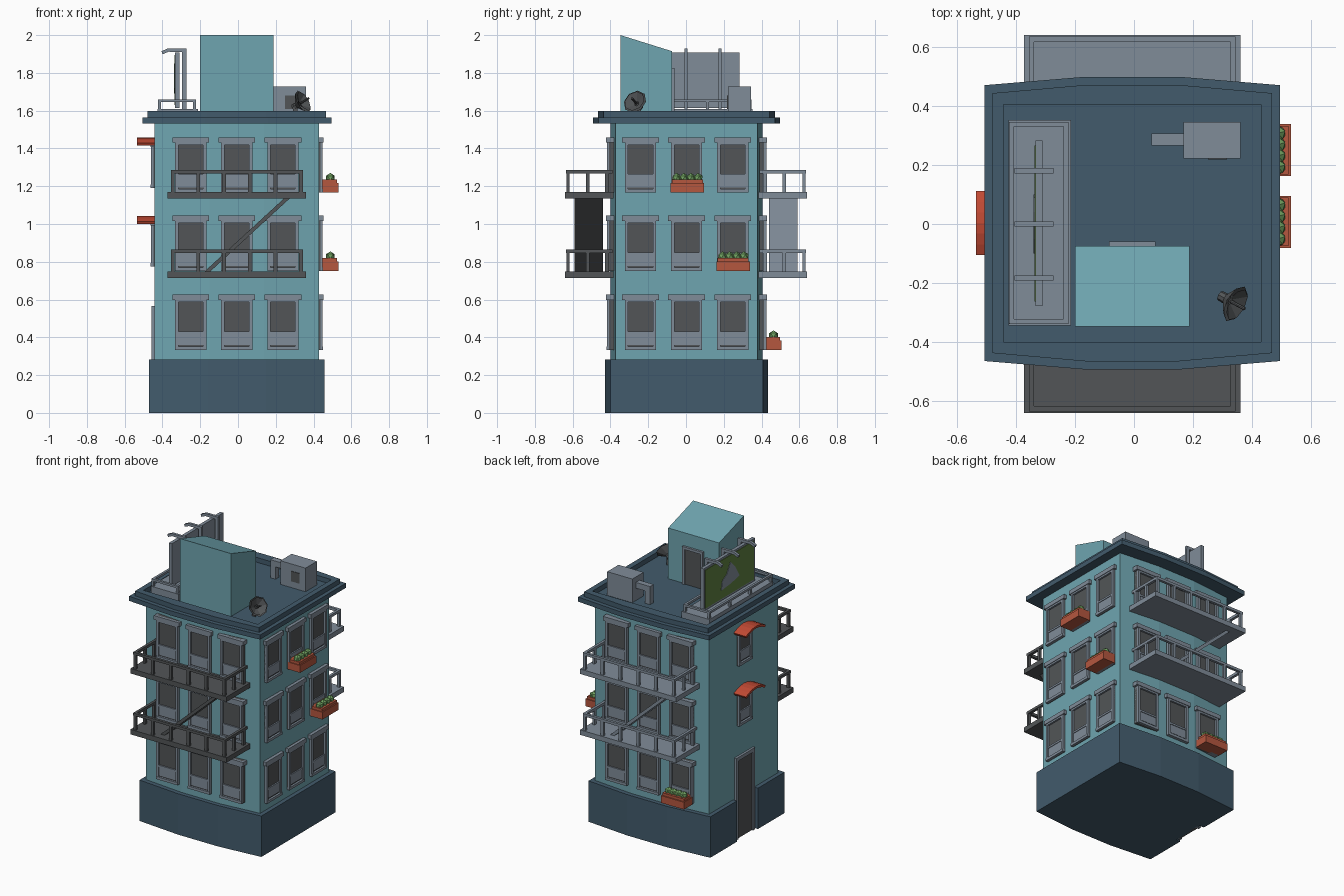
import bpy, bmesh, math
from mathutils import Vector, Matrix

if "Cube" in bpy.data.objects:
    bpy.data.objects.remove(bpy.data.objects["Cube"])

CX, CY = -0.006, 0.003


def material(name, hexcol):
    lin = []
    for i in (0, 2, 4):
        c = int(hexcol[i:i + 2], 16) / 255
        lin.append(c / 12.92 if c <= 0.04045 else ((c + 0.055) / 1.055) ** 2.4)
    m = bpy.data.materials.new(name)
    m.diffuse_color = (*lin, 1)
    m.use_nodes = True
    m.node_tree.nodes["Principled BSDF"].inputs["Base Color"].default_value = m.diffuse_color
    return m


TEAL = material("teal wall", "6FA5B0")
NAVY = material("slate blue", "425B6C")
GREY = material("blue grey metal", "808C99")
DARK = material("dark grey", "525557")
RED = material("awning red", "C24A34")
CLAY = material("terracotta", "B5573F")
LEAF = material("leaf green", "6FA060")
SIGN = material("sign green", "5F8040")


class Part:
    """Collects prisms of several materials into one mesh."""

    def __init__(self, *mats):
        self.bm, self.mats = bmesh.new(), mats

    def prism(self, pts, vec, mat=0):
        bm, vec = self.bm, Vector(vec)
        a = [bm.verts.new(p) for p in pts]
        b = [bm.verts.new(Vector(p) + vec) for p in pts]
        n = len(a)
        faces = [bm.faces.new(a[::-1]), bm.faces.new(b)]
        faces += [bm.faces.new((a[i], a[(i + 1) % n], b[(i + 1) % n], b[i])) for i in range(n)]
        for f in faces:
            f.material_index = mat

    def box(self, x0, x1, y0, y1, z0, z1, mat=0):
        self.prism([(x0, y0, z0), (x1, y0, z0), (x1, y1, z0), (x0, y1, z0)], (0, 0, z1 - z0), mat)

    def mesh(self, name):
        bmesh.ops.recalc_face_normals(self.bm, faces=self.bm.faces)
        me = bpy.data.meshes.new(name)
        self.bm.to_mesh(me)
        self.bm.free()
        for m in self.mats:
            me.materials.append(m)
        return me

    def done(self, name):
        return place(self.mesh(name), name)


def place(me, name, loc=(0, 0, 0), turn=0):
    ob = bpy.data.objects.new(name, me)
    ob.location, ob.rotation_euler = loc, (0, 0, math.radians(turn))
    bpy.context.collection.objects.link(ob)
    return ob


def footprint(hx, hy, z, bow=0.028, notch=None):
    """Rectangle with bowed front and back, optional door notch on the left."""
    half = [(-hx, -hy + bow), (-0.33 * hx, -hy), (0.33 * hx, -hy), (hx, -hy + bow)]
    pts = half + [(-x, -y) for x, y in half]
    if notch:
        w, d = notch
        pts += [(-hx, w), (-hx + d, w), (-hx + d, -w), (-hx, -w)]
    return [(x + CX, y + CY, z) for x, y in pts]


# Main masses
p = Part(NAVY)
p.prism(footprint(0.465, 0.432, 0, notch=(0.115, 0.033)), (0, 0, 0.282))
p.done("base")
p = Part(TEAL)
p.prism(footprint(0.436, 0.403, 0.27), (0, 0, 1.27))
p.done("walls")
p = Part(NAVY)
p.prism(footprint(0.5, 0.495, 1.533), (0, 0, 0.032))
p.done("cornice")

# Parapet ring
p = Part(NAVY)
rings = [[p.bm.verts.new(v) for v in footprint(hx, hy, z, b)] for hx, hy, z, b in
         ((0.473, 0.468, 1.56, 0.028), (0.473, 0.468, 1.598, 0.028),
          (0.436, 0.402, 1.598, 0), (0.436, 0.402, 1.56, 0))]
for k in range(4):
    a, b = rings[k], rings[(k + 1) % 4]
    for i in range(8):
        j = (i + 1) % 8
        p.bm.faces.new((a[i], a[j], b[j], b[i]))
p.done("parapet")


# Windows: local frame, outward is -y, z from the sill
def window_mesh(w, h, name):
    p = Part(GREY, DARK)
    t = 0.018
    p.box(-w, w, -0.006, 0.03, 0, h, 1)
    for s in (-1, 1):
        x0, x1 = sorted((s * w, s * (w - t)))
        p.box(x0, x1, -0.018, 0.03, 0, h)
    p.box(-w - 0.014, w + 0.014, -0.022, 0.03, h - 0.028, h)
    p.box(-w, w, -0.018, 0.03, h - 0.04, h - 0.025)
    p.box(-w, w, -0.02, 0.03, 0, 0.018)
    p.box(-w + t, w - t, -0.011, 0.02, 0.026, 0.085)
    p.box(-w + t, w - t, -0.015, 0.02, 0.085, 0.098)
    return p.mesh(name)


FLOORS = (0.334, 0.752, 1.167)
SLOTS = (-0.244, 0, 0.244)
win = window_mesh(0.083, 0.292, "window")
for z in FLOORS:
    for s in SLOTS:
        place(win, "front_window", (CX + s, -0.401, z))
        place(win, "back_window", (CX + s, 0.407, z), 180)
        place(win, "right_window", (0.430, CY + s, z), 90)
small = window_mesh(0.072, 0.245, "small_window")
for z in (0.775, 1.19):
    place(small, "left_window", (-0.442, CY, z), -90)

# Arched awnings over the left windows
for z in (1.0, 1.417):
    p = Part(RED)
    arc = [(-0.108 + 0.036 * i, z + 0.042 * math.sin(math.pi * (0.1 + 0.8 * i / 6))) for i in range(7)]
    pts = arc + [(y * 0.93, h - 0.014) for y, h in arc[::-1]]
    p.prism([(-0.535, CY + y, h) for y, h in pts], (0.1, 0, 0))
    p.done("awning")

# Entrance door in the notch of the base
p = Part(GREY, DARK)
p.box(-0.448, -0.43, -0.085, 0.09, 0, 0.55, 1)
for y in (-0.1, 0.083):
    p.box(-0.458, -0.43, y, y + 0.022, 0, 0.565)
p.box(-0.458, -0.43, -0.1, 0.105, 0.54, 0.565)
p.done("entrance_door")


# Fire-escape balconies with a ramp between them
def balcony_mesh(mat):
    p = Part(mat)
    for z in (0.715, 1.135):
        p.box(-0.367, 0.367, -0.64, -0.385, z, z + 0.034)
        p.box(-0.35, 0.35, -0.634, -0.616, z + 0.132, z + 0.15)
        for i in range(6):
            x = -0.34 + 0.136 * i
            p.box(x - 0.01, x + 0.01, -0.633, -0.617, z + 0.03, z + 0.135)
        for x in (-0.341, 0.341):
            p.box(x - 0.009, x + 0.009, -0.634, -0.39, z + 0.132, z + 0.15)
            for y in (-0.52, -0.418):
                p.box(x - 0.008, x + 0.008, y - 0.01, y + 0.01, z + 0.03, z + 0.135)
    p.prism([(-0.175, -0.59, 0.745), (-0.145, -0.59, 0.745), (0.285, -0.59, 1.14), (0.255, -0.59, 1.14)],
            (0, 0.15, 0))
    return p.mesh("balcony")


place(balcony_mesh(DARK), "front_balconies", (CX, 0, 0))
place(balcony_mesh(GREY), "back_balconies", (CX, 0, 0), 180)

# Flower boxes
p = Part(CLAY, LEAF)
p.box(-0.088, 0.088, -0.082, 0.01, 0, 0.05)
p.box(-0.082, 0.082, -0.074, 0.01, 0.05, 0.068)
for i in range(4):
    before = set(p.bm.faces)
    bmesh.ops.create_icosphere(p.bm, subdivisions=1, radius=0.027,
                               matrix=Matrix.Translation((-0.057 + 0.038 * i, -0.04, 0.076)))
    for f in set(p.bm.faces) - before:
        f.material_index = 1
planter = p.mesh("flower_box")
place(planter, "right_flower_box_top", (0.449, 0.007, 1.167), 90)
place(planter, "right_flower_box_middle", (0.449, 0.25, 0.752), 90)
place(planter, "back_flower_box", (CX - 0.244, 0.423, 0.334), 180)

# Stair house on the roof with sloping top
p = Part(TEAL)
p.prism([(-0.2, -0.347, 1.56), (-0.2, -0.075, 1.56), (-0.2, -0.075, 1.915), (-0.2, -0.347, 2.0)], (0.388, 0, 0))
p.done("stair_house")
p = Part(GREY, DARK)
p.box(-0.07, 0.06, -0.08, -0.068, 1.56, 1.81, 1)
for x in (-0.085, 0.055):
    p.box(x, x + 0.018, -0.08, -0.06, 1.56, 1.825)
p.box(-0.085, 0.073, -0.08, -0.06, 1.807, 1.825)
p.done("roof_door")

# Billboard on its railed platform
p = Part(GREY)
p.box(-0.425, -0.213, -0.343, 0.352, 1.56, 1.61)
for x in (-0.415, -0.23):
    p.box(x - 0.008, x + 0.008, -0.335, 0.345, 1.645, 1.66)
    for y in (-0.33, -0.105, 0.115, 0.338):
        p.box(x - 0.008, x + 0.008, y - 0.008, y + 0.008, 1.6, 1.65)
for y in (-0.33, 0.338):
    p.box(-0.422, -0.222, y - 0.008, y + 0.008, 1.645, 1.66)
p.done("billboard_platform")
p = Part(GREY, SIGN)
p.box(-0.333, -0.31, -0.278, 0.282, 1.615, 1.908)
p.box(-0.337, -0.332, -0.262, 0.266, 1.63, 1.895, 1)
shape = [(0.1, 1.69), (0.09, 1.75), (0.04, 1.78), (0.0, 1.85), (-0.05, 1.8), (-0.1, 1.72), (0.0, 1.7)]
p.prism([(-0.34, y, z) for y, z in shape], (0.004, 0, 0))
p.done("billboard")
p = Part(GREY)
for y in (-0.183, 0, 0.18):
    p.box(-0.296, -0.272, y - 0.008, y + 0.008, 1.6, 1.925)
    arm = [(-0.272, 1.91), (-0.272, 1.93), (-0.37, 1.93), (-0.405, 1.915), (-0.4, 1.898), (-0.368, 1.912)]
    p.prism([(x, y - 0.009, z) for x, z in arm], (0, 0.018, 0))
p.done("billboard_lamps")

# Air conditioner with bent duct
p = Part(GREY, DARK)
p.box(0.168, 0.36, 0.222, 0.345, 1.56, 1.728)
p.box(0.06, 0.17, 0.266, 0.306, 1.65, 1.69)
p.box(0.06, 0.1, 0.266, 0.306, 1.56, 1.655)
p.box(0.25, 0.315, 0.218, 0.223, 1.61, 1.68, 1)
p.done("air_conditioner")

# Satellite dish: open octagonal cone on a short stem
p = Part(DARK)
axis = Vector((0.75, -0.4, 0.45)).normalized()
turn = axis.to_track_quat('Z', 'Y').to_matrix().to_4x4()
at = Vector((0.328, -0.262, 1.638))
for r1, r2, d, off in ((0.018, 0.066, 0.04, 0), (0.012, 0.058, 0.03, 0.012), (0.006, 0.006, 0.06, 0.03),
                       (0.018, 0.018, 0.03, -0.03)):
    cap = off in (0.03, -0.03)
    bmesh.ops.create_cone(p.bm, segments=8, cap_ends=cap, radius1=r1, radius2=r2, depth=d,
                          matrix=Matrix.Translation(at + axis * off) @ turn)
p.box(0.29, 0.315, -0.262, -0.237, 1.56, 1.63)
p.done("satellite_dish")
